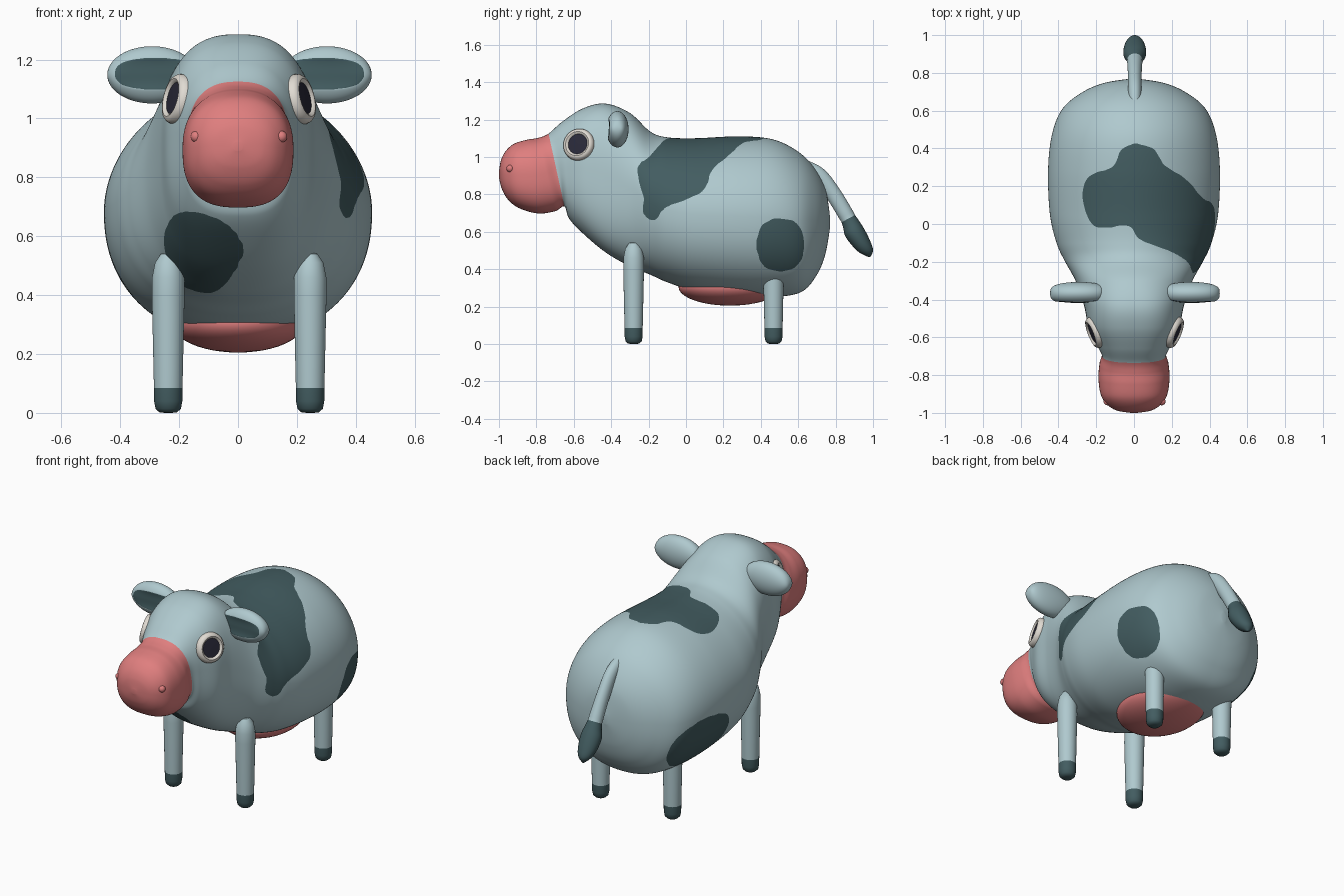
import bpy, bmesh, math
from mathutils import Vector

if "Cube" in bpy.data.objects:
    bpy.data.objects.remove(bpy.data.objects["Cube"])


def material(name, rgb):
    m = bpy.data.materials.new(name)
    m.diffuse_color = (*rgb, 1)
    m.use_nodes = True
    m.node_tree.nodes["Principled BSDF"].inputs["Base Color"].default_value = m.diffuse_color
    return m


HIDE, DARK, PINK, WHITE, BLACK = range(5)
MATS = [material("pale_blue_grey", (0.43, 0.585, 0.62)),
        material("dark_slate", (0.055, 0.108, 0.118)),
        material("pink", (0.74, 0.21, 0.21)),
        material("eye_white", (0.75, 0.71, 0.65)),
        material("eye_black", (0.022, 0.022, 0.04))]


def finish(name, bm, angle=50):
    bmesh.ops.recalc_face_normals(bm, faces=bm.faces)
    # even out stair-steps where two colours meet
    chain = {}
    for e in bm.edges:
        if len({f.material_index for f in e.link_faces}) == 2:
            a, b = e.verts
            chain.setdefault(a, []).append(b)
            chain.setdefault(b, []).append(a)
    for _ in range(5):
        new = {v: v.co * .5 + (n[0].co + n[1].co) * .25 for v, n in chain.items() if len(n) == 2}
        for v, co in new.items():
            v.co = co
    me = bpy.data.meshes.new(name)
    bm.to_mesh(me)
    bm.free()
    for m in MATS:
        me.materials.append(m)
    me.polygons.foreach_set("use_smooth", [True] * len(me.polygons))
    me.set_sharp_from_angle(angle=math.radians(angle))
    ob = bpy.data.objects.new(name, me)
    bpy.context.collection.objects.link(ob)
    return ob


def spline(pts, steps, closed=False):
    """Catmull-Rom curve through tuples of any length."""
    n = len(pts)
    get = (lambda i: pts[i % n]) if closed else (lambda i: pts[max(0, min(n - 1, i))])
    out = []
    for i in range(n if closed else n - 1):
        quad = [get(i + k) for k in (-1, 0, 1, 2)]
        for s in range(steps):
            t = s / steps
            out.append(tuple(0.5 * (2 * b + (c - a) * t + (2 * a - 5 * b + 4 * c - d) * t * t
                                    + (3 * b - a - 3 * c + d) * t ** 3)
                             for a, b, c, d in zip(*quad)))
    return out if closed else out + [pts[-1]]


def skin(bm, rings, pick):
    """Bridge rings of points; pick(row, column, centre) gives the material."""
    rows = [[bm.verts.new(p) for p in r] for r in rings]
    n = len(rows[0])
    for i in range(len(rows) - 1):
        for j in range(n):
            k = (j + 1) % n
            f = bm.faces.new((rows[i][j], rows[i][k], rows[i + 1][k], rows[i + 1][j]))
            f.material_index = pick(i, j, f.calc_center_median())
    for i, row in ((0, rows[0]), (len(rows) - 2, rows[-1])):
        f = bm.faces.new(row)
        f.material_index = pick(i, 0, f.calc_center_median())


def loft(name, stations, steps, n, pick, belly=0.0):
    """Stations: top y, top z, bottom y, bottom z, half width, squareness."""
    rings = []
    for yt, zt, yb, zb, w, e in spline(stations, steps):
        ring = []
        for j in range(n):
            a = 2 * math.pi * j / n
            q = 2 / (e + (belly if math.cos(a) < 0 else 0))
            s, c = (math.copysign(abs(v) ** q, v) for v in (math.sin(a), math.cos(a)))
            ring.append((w * s, (yt + yb) / 2 + (yt - yb) / 2 * c, (zt + zb) / 2 + (zt - zb) / 2 * c))
        rings.append(ring)
    bm = bmesh.new()
    skin(bm, rings, pick)
    return finish(name, bm)


def lathe(name, profile, pick, n=40):
    bm = bmesh.new()
    skin(bm, [[(r * math.cos(2 * math.pi * j / n), r * math.sin(2 * math.pi * j / n), z)
               for j in range(n)] for r, z in profile], pick)
    return finish(name, bm, 40)


def ball(name, centre, radii, mat, seg=48):
    bm = bmesh.new()
    bmesh.ops.create_uvsphere(bm, u_segments=seg, v_segments=seg // 2, radius=1)
    for v in bm.verts:
        v.co = Vector([c + r * p for c, r, p in zip(centre, radii, v.co)])
    for f in bm.faces:
        f.material_index = mat
    return finish(name, bm)


def inside(p, q, poly):
    hit = False
    for (a, b), (c, d) in zip(poly, poly[1:] + poly[:1]):
        if (b > q) != (d > q) and p < (c - a) * (q - b) / (d - b) + a:
            hit = not hit
    return hit


# Hide patches: back patch in (angle from spine, y), chest patch in (x, z)
back_patch = spline([(-37.5, .186), (-37, .095), (-29, -.016), (-4, -.01), (4, -.08), (24, -.13),
                     (50, -.196), (68, -.257), (82, -.246), (89, -.225), (99, -.23), (100, -.166),
                     (88, -.11), (77, .02), (68, .107), (53, .14), (39, .235), (22, .31),
                     (14, .40), (-1, .424), (-10, .387), (-15, .30), (-30, .265)], 3, True)
chest_patch = spline([(-.25, .61), (-.2, .68), (-.08, .665), (0, .60), (.01, .525), (-.05, .43),
                      (-.115, .407), (-.2, .44), (-.24, .51)], 4, True)

# Body, head and muzzle in one skin
body = [(-1.0, .92, -1.0, .89, .015, 2.2), (-.99, .98, -.985, .83, .09, 2.2),
        (-.965, 1.03, -.95, .77, .14, 2.2), (-.92, 1.07, -.89, .725, .175, 2.3),
        (-.85, 1.092, -.79, .698, .188, 2.3), (-.79, 1.102, -.70, .71, .183, 2.3),
        (-.735, 1.125, -.65, .735, .17, 2.5), (-.66, 1.19, -.625, .67, .195, 2.5),
        (-.55, 1.26, -.55, .59, .24, 2.5), (-.43, 1.285, -.43, .49, .265, 2.5),
        (-.30, 1.235, -.30, .415, .31, 2.15), (-.19, 1.135, -.19, .37, .37, 1.95),
        (-.1, 1.105, -.1, .33, .41, 1.92), (.05, 1.10, .05, .283, .445, 1.92),
        (.28, 1.11, .28, .255, .455, 1.92), (.46, 1.095, .48, .252, .435, 1.92),
        (.59, 1.035, .62, .28, .382, 1.95), (.68, .95, .70, .37, .285, 2),
        (.745, .83, .745, .48, .165, 2), (.77, .68, .77, .62, .015, 2)]
STEPS, AROUND = 15, 256


def hide(i, j, c):
    if i < 6 * STEPS:
        return PINK
    angle = (j + .5) / AROUND * 360
    angle -= 360 if angle > 180 else 0
    if -.3 < c.y < .45 and -40 < angle < 103 and inside(angle, c.y, back_patch):
        return DARK
    if c.y < -.15 and -.27 < c.x < .03 and inside(c.x, c.z, chest_patch):
        return DARK
    if c.x > 0 and abs((c.y - .505) / .125) ** 2.5 + abs((c.z - .53) / .14) ** 2.5 < 1:
        return DARK
    if c.x < 0 and abs((c.y - .42) / .22) ** 2.3 + abs((c.z - .49) / .155) ** 2.3 < 1:
        return DARK
    return HIDE


loft("body", body, STEPS, AROUND, hide, .3)

# Tail with dark tuft
tail = [(.60, 1.0, .60, .93, .03, 2), (.73, .94, .68, .87, .035, 2), (.82, .83, .745, .79, .036, 2),
        (.905, .69, .83, .65, .042, 2), (.95, .62, .85, .58, .06, 2), (.985, .55, .885, .53, .056, 2),
        (1.0, .50, .925, .49, .038, 2), (.985, .465, .975, .465, .006, 2)]
loft("tail", tail, 6, 32, lambda i, j, c: DARK if i >= 18 else HIDE).location.x = .004

# Udder
ball("udder", (0, .235, .305), (.225, .275, .10), PINK)

leg = [(.012, 0), (.03, .002), (.043, .014), (.048, .04), (.05, .085), (.0555, .40),
       (.055, .46), (.045, .51), (.025, .54), (.004, .545)]
eye = [(.002, .021), (.056, .019), (.058, .025), (.066, .029), (.076, .026), (.084, .016),
       (.087, .002), (.085, -.03)]

for side, label in ((-1, "left"), (1, "right")):
    # Legs with hooves
    for end, y in (("front", -.28), ("rear", .468)):
        ob = lathe(f"{end}_leg_{label}", leg, lambda i, j, c: DARK if i < 4 else HIDE)
        ob.location = (side * .241 + .004, y, 0)
    # Eye: white rim around a dark pupil
    ob = lathe(f"eye_{label}", eye, lambda i, j, c: BLACK if i < 1 else WHITE)
    ob.location = (side * .206 + .003, -.572, 1.065)
    ob.rotation_euler = Vector((side * .91, -.36, .22)).to_track_quat('Z', 'Y').to_euler()
    # Nostril
    ball(f"nostril_{label}", (side * .144 + .003, -.94, .938), (.02, .02, .02), PINK, 20)
    # Ear with a slightly dished dark inner face
    bm = bmesh.new()
    bmesh.ops.create_uvsphere(bm, u_segments=96, v_segments=64, radius=1)

    def inner(p):
        return abs((p.x - .285) / .137) ** 2.6 + abs((p.z - 1.152) / .053) ** 2.6
    for v in bm.verts:
        x, y, z = v.co
        blunt = max(1 - x * x, .02) ** -.2
        v.co = Vector((.297 + .152 * x, -.367 + .06 * y * blunt, 1.148 + .097 * z))
    for f in bm.faces:
        c = f.calc_center_median()
        f.material_index = DARK if c.y < -.367 and inner(c) < 1 else HIDE
    for v in bm.verts:
        if v.co.y < -.367 and inner(v.co) < 1:
            v.co.y += .014 * (1 - inner(v.co))
    for v in bm.verts:
        v.co.x = v.co.x * side + .005
    finish(f"ear_{label}", bm)
